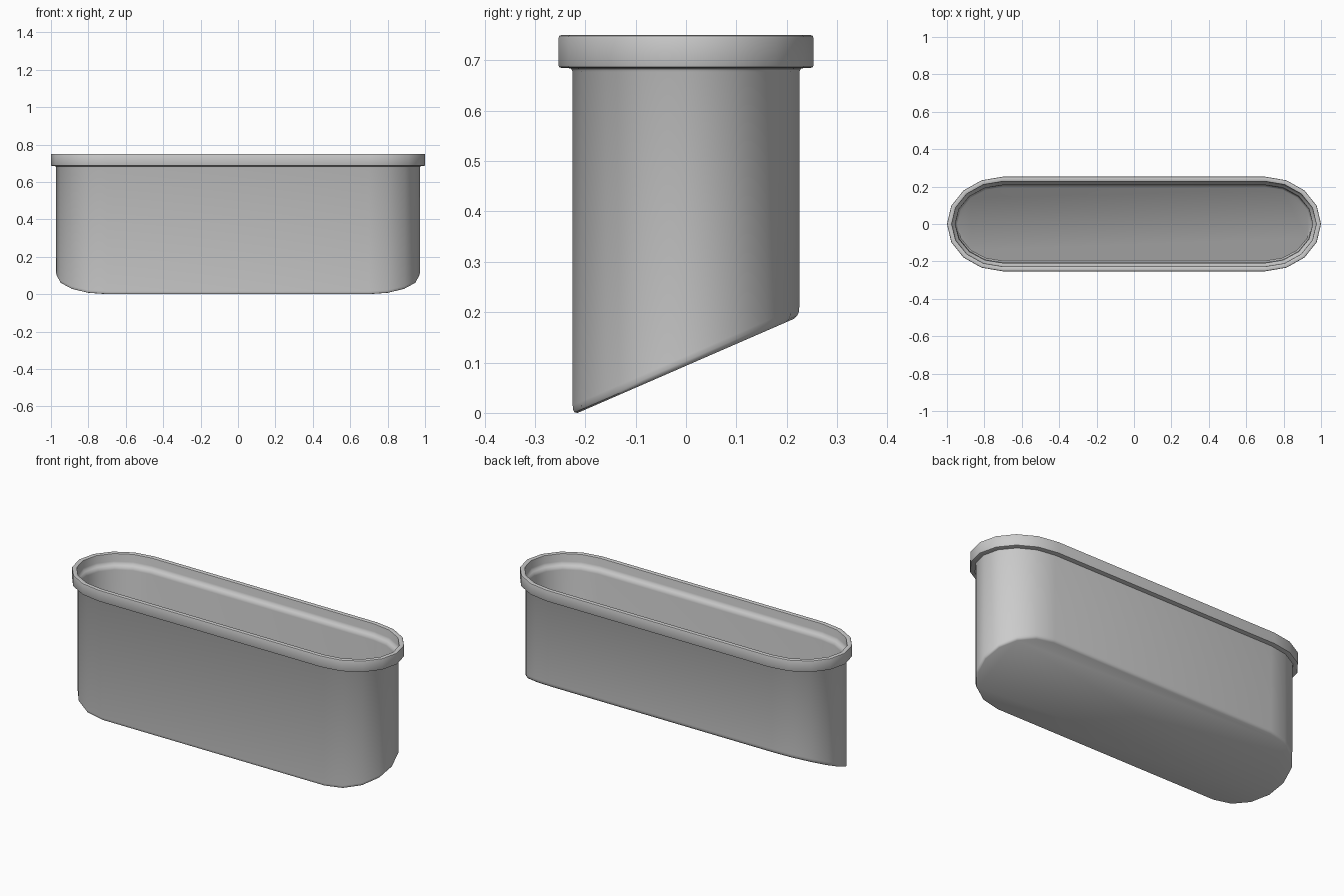
import bpy, bmesh, math

if "Cube" in bpy.data.objects:
    bpy.data.objects.remove(bpy.data.objects["Cube"])

SEG = 8          # segments per rounded end
SLOPE = 0.435    # tilt of the slanted floor


def ring(bm, inset, z, slope=0.0):
    """Oblong loop with elliptical ends, optionally tilted along y."""
    verts = []
    for side in (1, -1):
        for i in range(SEG + 1):
            a = -math.pi / 2 + math.pi * i / SEG
            x = side * (0.7 + (0.3 - inset) * math.cos(a))
            y = side * (0.253 - inset) * math.sin(a)
            verts.append(bm.verts.new((x, y, z + slope * y)))
    return verts


# Cross-section: outer floor, outer wall, rim, inner ledge, inner wall, inner floor
profile = [
    (0.038, 0.0935, SLOPE), (0.032, 0.097, SLOPE), (0.029, 0.103, SLOPE), (0.028, 0.113, SLOPE),
    (0.028, 0.677, 0), (0.025, 0.683, 0), (0.018, 0.685, 0),
    (0.005, 0.685, 0), (0.0015, 0.6865, 0), (0, 0.690, 0),
    (0, 0.744, 0), (0.0015, 0.7485, 0), (0.005, 0.75, 0),
    (0.022, 0.75, 0), (0.025, 0.748, 0), (0.026, 0.744, 0),
    (0.026, 0.705, 0), (0.029, 0.694, 0), (0.036, 0.686, 0), (0.043, 0.677, 0), (0.045, 0.665, 0),
    (0.045, 0.132, SLOPE), (0.047, 0.122, SLOPE), (0.055, 0.115, SLOPE),
]

# Tub
bm = bmesh.new()
rings = [ring(bm, *p) for p in profile]
for lower, upper in zip(rings, rings[1:]):
    n = len(lower)
    for i in range(n):
        j = (i + 1) % n
        bm.faces.new((lower[i], lower[j], upper[j], upper[i]))
bm.faces.new(rings[0][::-1])
bm.faces.new(rings[-1])
bmesh.ops.recalc_face_normals(bm, faces=bm.faces[:])

mesh = bpy.data.meshes.new("slanted_tub")
bm.to_mesh(mesh)
bm.free()
tub = bpy.data.objects.new("slanted_tub", mesh)
bpy.context.collection.objects.link(tub)
bpy.context.view_layer.objects.active = tub
tub.select_set(True)
bpy.ops.object.shade_smooth_by_angle(angle=math.radians(40))
